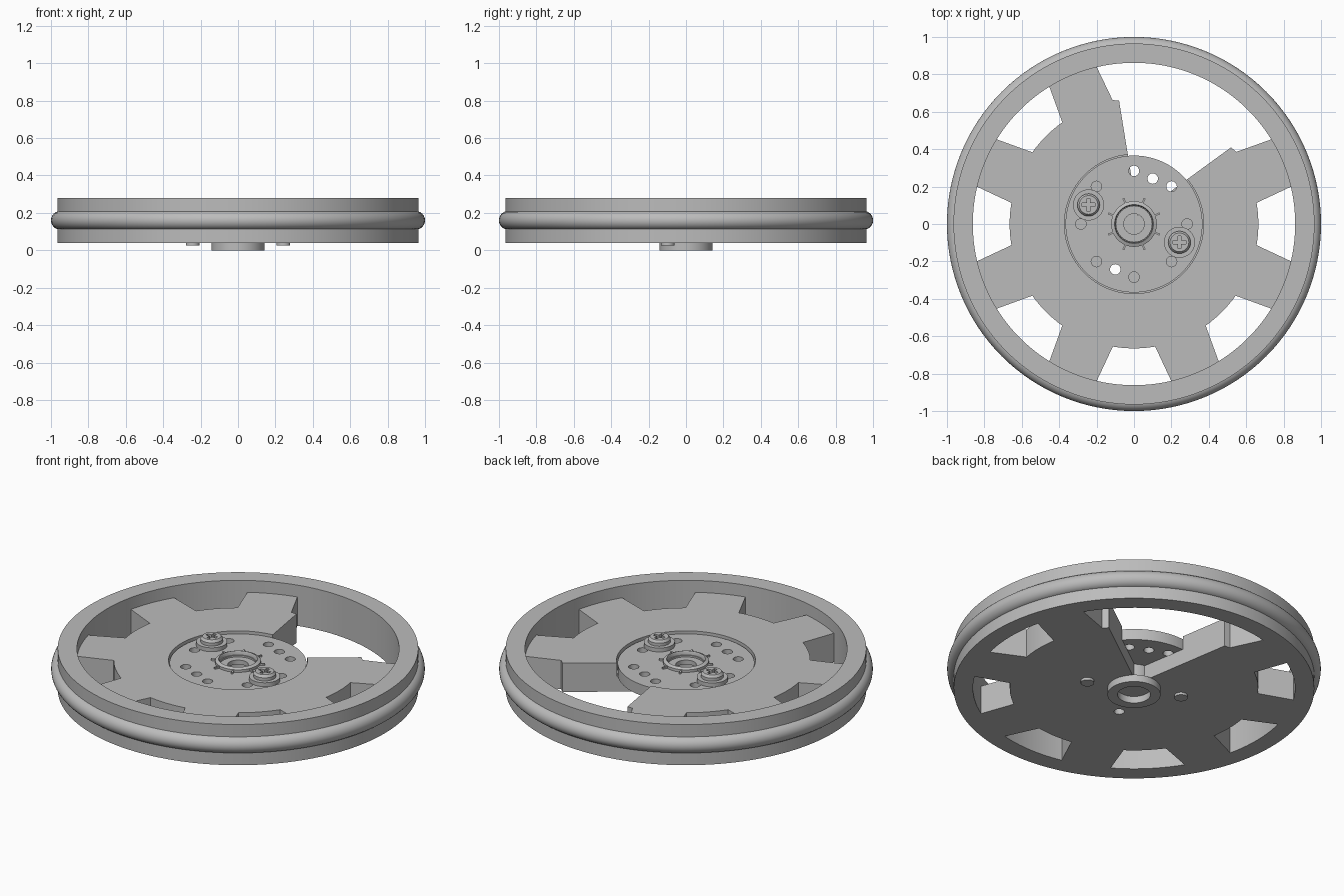
import bpy, bmesh, math
from math import sin, cos, radians, pi

cube = bpy.data.objects.get("Cube")
if cube:
    bpy.data.objects.remove(cube, do_unlink=True)

grey = bpy.data.materials.new("plain grey")
grey.use_nodes = True
COLOUR = (0.5, 0.5, 0.5, 1)
grey.diffuse_color = COLOUR
grey.node_tree.nodes["Principled BSDF"].inputs["Base Color"].default_value = COLOUR


def polar(r, deg):
    return (r * cos(radians(deg)), r * sin(radians(deg)))


def arc(r, a0, a1, step=2.5):
    n = max(1, round(abs(a1 - a0) / step))
    return [polar(r, a0 + (a1 - a0) * i / n) for i in range(n + 1)]


def finish(name, bm):
    bmesh.ops.recalc_face_normals(bm, faces=bm.faces)
    mesh = bpy.data.meshes.new(name)
    bm.to_mesh(mesh)
    bm.free()
    mesh.materials.append(grey)
    ob = bpy.data.objects.new(name, mesh)
    bpy.context.collection.objects.link(ob)
    return ob


def select(ob):
    bpy.ops.object.select_all(action='DESELECT')
    ob.select_set(True)
    bpy.context.view_layer.objects.active = ob


def smooth(ob, angle=30):
    select(ob)
    bpy.ops.object.shade_smooth_by_angle(angle=radians(angle))


def add_prism(bm, pts, z0, z1):
    face = bm.faces.new([bm.verts.new((x, y, z0)) for x, y in pts])
    out = bmesh.ops.extrude_face_region(bm, geom=[face], use_keep_orig=True)
    top = [v for v in out["geom"] if isinstance(v, bmesh.types.BMVert)]
    bmesh.ops.translate(bm, verts=top, vec=(0, 0, z1 - z0))


def prisms(name, items):
    bm = bmesh.new()
    for pts, z0, z1 in items:
        add_prism(bm, pts, z0, z1)
    return finish(name, bm)


def circle(x, y, r, n=24):
    return [(x + r * cos(2 * pi * i / n), y + r * sin(2 * pi * i / n)) for i in range(n)]


def lathe(name, profile, segs=128, at=(0, 0)):
    """Spin a closed (radius, z) profile; points on the axis are merged."""
    bm = bmesh.new()
    rings = []
    for i in range(segs):
        a = 2 * pi * i / segs
        rings.append([bm.verts.new((r * cos(a) + at[0], r * sin(a) + at[1], z))
                      for r, z in profile])
    n = len(profile)
    for i in range(segs):
        p, q = rings[i], rings[(i + 1) % segs]
        for k in range(n):
            m = (k + 1) % n
            if profile[k][0] + profile[m][0] > 0:
                bm.faces.new((p[k], q[k], q[m], p[m]))
    bmesh.ops.remove_doubles(bm, verts=bm.verts, dist=1e-6)
    ob = finish(name, bm)
    smooth(ob)
    return ob


def cut(ob, cutter):
    cutter.hide_render = True
    mod = ob.modifiers.new("cut", 'BOOLEAN')
    mod.operation, mod.solver, mod.object = 'DIFFERENCE', 'EXACT', cutter
    select(ob)
    bpy.ops.object.modifier_apply(modifier=mod.name)
    bpy.data.objects.remove(cutter, do_unlink=True)
    smooth(ob)


# Rim and the round tyre band on it
lathe("rim", [(0.862, 0.04), (0.965, 0.04), (0.965, 0.28), (0.862, 0.28)])
lathe("tyre", [(0.95 + 0.05 * cos(2 * pi * k / 24), 0.16 + 0.05 * sin(2 * pi * k / 24))
               for k in range(24)])

# Spoked disc: six windows plus one wide sector reaching the hub
R_IN, R_OUT, H_IN, H_OUT = 0.665, 0.866, 9.8, 13.4
outline = [polar(0.05, 67)] + [polar(0.665, 96.9)]
outline += [polar(0.672, 90 + H_IN), polar(R_OUT, 90 + H_OUT)]
for c in range(135, 361, 45):
    start = c - 45 + H_OUT
    outline += arc(R_OUT, start, c - H_OUT)[1:]
    outline += arc(R_IN, c - H_IN, c + H_IN)
    outline.append(polar(R_OUT, c + H_OUT))
outline += arc(R_OUT, 360 + H_OUT, 405 - H_OUT)[1:]
outline += [polar(0.668, 405 - H_IN), polar(0.662, 398.3)]
disc = prisms("spoked_disc", [(outline, 0.04, 0.21)])

# Positions of the two screws and the small holes around the hub
SCREWS = [(-0.243, 0.102), (0.243, -0.098)]
HOLES = [polar(0.284, a) for a in range(0, 360, 45) if a != 157]
PAIR = [(0.1, 0.243), (-0.1, -0.243)]
cut(disc, prisms("recess_cutter", [(circle(0, 0, 0.372, 128), 0.13, 0.3)]))
cut(disc, prisms("disc_hole_cutter", [(circle(*PAIR[1], 0.028), -0.1, 0.3)]))

# Hub plate set into the recess
plate = prisms("hub_plate", [(circle(0, 0, 0.366, 128), 0.13, 0.195)])
cut(plate, prisms("plate_hole_cutter",
                  [(circle(x, y, 0.028), 0.05, 0.3) for x, y in HOLES + PAIR]
                  + [(circle(0, 0, 0.095, 48), 0.05, 0.3)]))

# Hub tube with bottom flange, bore and raised collar
lathe("hub_tube", [(0.088, 0), (0.142, 0), (0.142, 0.042), (0.102, 0.042), (0.102, 0.15),
                   (0.122, 0.15), (0.122, 0.21), (0.104, 0.218), (0.1, 0.21), (0.1, 0.185),
                   (0.055, 0.185), (0.055, 0.16), (0.088, 0.16)], 64)

# Small ribs around the collar
ribs = []
for k in range(8):
    a = radians(22.5 + 45 * k)
    ribs.append(([(u * cos(a) - w * sin(a), u * sin(a) + w * cos(a))
                  for u, w in ((0.118, -0.005), (0.148, -0.005), (0.148, 0.005), (0.118, 0.005))],
                 0.19, 0.205))
prisms("collar_ribs", ribs)

# Cross-head screws: washer, head with cross slot, pin through the disc
for side, (x, y) in zip(("right", "left"), SCREWS):
    lathe(side + "_washer", [(0, 0.19), (0.083, 0.19), (0.083, 0.218), (0, 0.218)], 48, (x, y))
    head = lathe(side + "_screw_head", [(0, 0.21), (0.06, 0.21), (0.06, 0.236),
                                        (0.05, 0.25), (0, 0.25)], 48, (x, y))
    w, l = 0.009, 0.034
    cross = []
    for dx, dy in ((1, 0), (0, 1), (-1, 0), (0, -1)):
        for u, v in ((w, -w), (l, -w), (l, w)):
            cross.append((x + u * dx - v * dy, y + u * dy + v * dx))
    cut(head, prisms("cross_cutter", [(cross, 0.232, 0.3)]))
    lathe(side + "_screw_pin", [(0, 0.025), (0.036, 0.025), (0.036, 0.15), (0, 0.15)], 32, (x, y))
